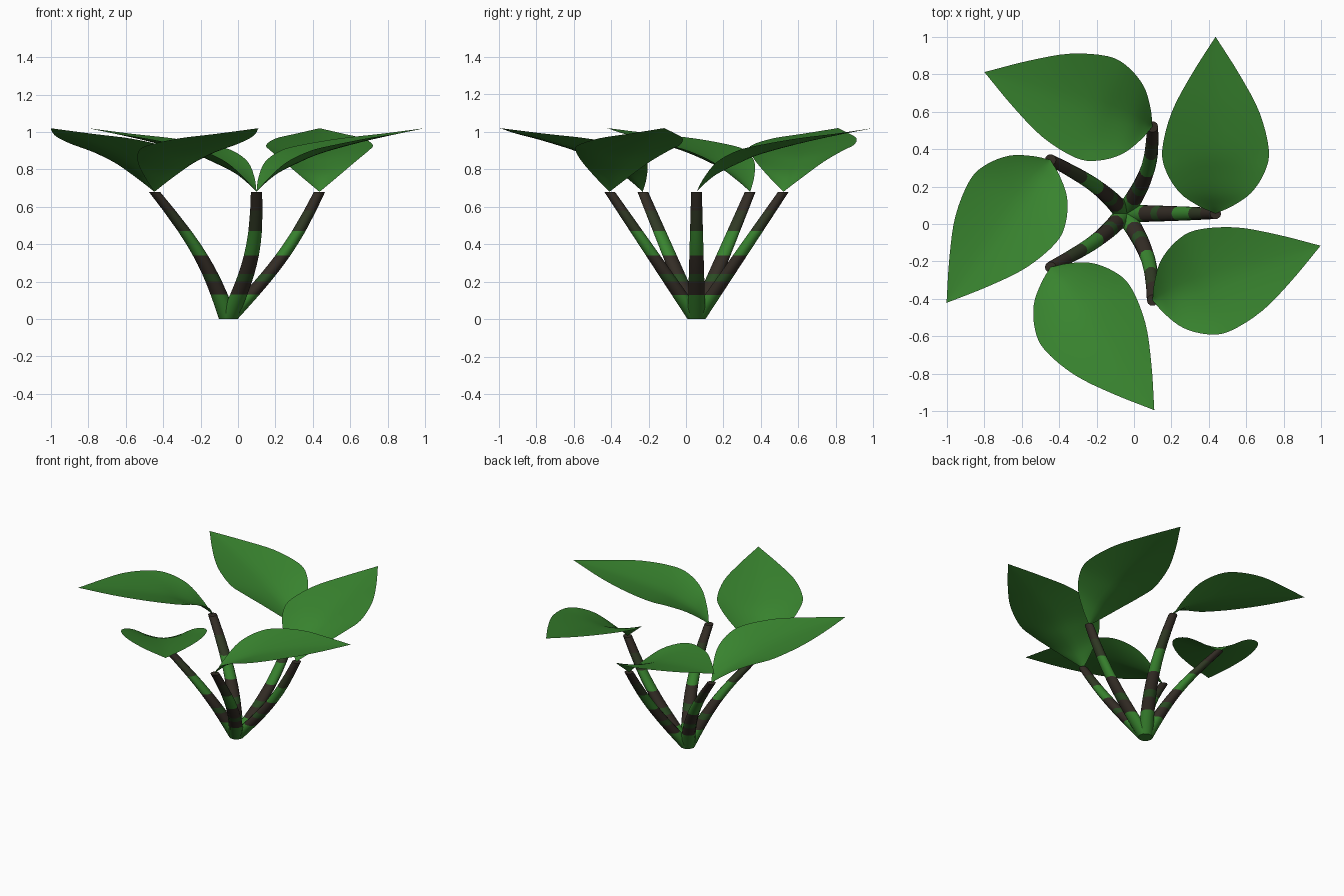
import bpy, bmesh, math
from mathutils import Matrix, Vector

cube = bpy.data.objects.get("Cube")
if cube:
    bpy.data.objects.remove(cube, do_unlink=True)

CENTRE = Vector((-0.052, 0.056, 0))
REACH, TOP = 0.488, 0.68


def material(name, rgb):
    m = bpy.data.materials.new(name)
    m.use_nodes = True
    m.diffuse_color = (*rgb, 1)
    bsdf = m.node_tree.nodes["Principled BSDF"]
    bsdf.inputs["Base Color"].default_value = (*rgb, 1)
    bsdf.inputs["Roughness"].default_value = 0.8
    return m


leaf_green = material("leaf green", (0.04, 0.23, 0.028))
bright_green = material("stem green", (0.04, 0.23, 0.028))
dull_green = material("dull stem green", (0.022, 0.07, 0.016))
brown = material("bark brown", (0.034, 0.026, 0.019))
olive = material("olive bark", (0.03, 0.042, 0.018))


def grid_object(name, rows, mats, closed=False):
    """Skin rows of points into a smooth surface."""
    bm = bmesh.new()
    rings = [[bm.verts.new(p) for p in row] for row in rows]
    n = len(rows[0])
    for a, b in zip(rings, rings[1:]):
        for i in range(n if closed else n - 1):
            j = (i + 1) % n
            bm.faces.new((a[i], a[j], b[j], b[i]))
    if closed:
        bm.faces.new(rings[0][::-1])
        bm.faces.new(rings[-1])
    else:
        bmesh.ops.remove_doubles(bm, verts=bm.verts, dist=0.0002)
    mesh = bpy.data.meshes.new(name)
    bm.to_mesh(mesh)
    bm.free()
    for m in mats:
        mesh.materials.append(m)
    for p in mesh.polygons:
        p.use_smooth = len(p.vertices) < 5
    obj = bpy.data.objects.new(name, mesh)
    bpy.context.collection.objects.link(obj)
    return obj


def spline(points, steps):
    """Smooth path through the given points."""
    pts = [Vector(p) for p in points]
    pts = [2 * pts[0] - pts[1]] + pts + [2 * pts[-1] - pts[-2]]
    out = []
    for a, b, c, d in zip(pts, pts[1:], pts[2:], pts[3:]):
        for k in range(steps):
            t = k / steps
            out.append(0.5 * (2 * b + (c - a) * t + (2 * a - 5 * b + 4 * c - d) * t ** 2
                              + (3 * b - a - 3 * c + d) * t ** 3))
    return out + [pts[-2]]


# Leaf outline: distance along, half width, midrib height, edge height
LEAF = [(0, 0, 0.68, 0.68), (0.04, 0.09, 0.72, 0.755), (0.11, 0.19, 0.775, 0.84),
        (0.22, 0.262, 0.83, 0.9), (0.34, 0.285, 0.88, 0.93), (0.54, 0.235, 0.935, 0.965),
        (0.74, 0.13, 0.98, 0.99), (0.945, 0, 1.02, 1.02)]


def make_leaf(name, turn):
    rows = []
    for along, half, mid, edge in spline(LEAF, 4):
        row = []
        for i in range(-6, 7):
            s = i / 6
            p = Vector((REACH + s * half, along, mid + (edge - mid) * abs(s) ** 1.5))
            row.append(CENTRE + turn @ p)
        rows.append(row)
    return grid_object(name, rows, [leaf_green])


# Stem bands from the ground up: upper limit and material slot
BANDS = [(0.13, 0), (0.2, 2), (0.24, 1), (0.34, 2), (0.47, 0), (0.58, 3), (TOP, 2)]


def make_stem(name, turn):
    heights = [0, 0.065] + [b[0] for b in BANDS[:4]] + [0.29, 0.4] + [b[0] for b in BANDS[4:]]
    rows = []
    for z in sorted(heights):
        t = z / TOP
        mid = CENTRE + turn @ Vector((REACH * t, 0, z))
        mid.x += 0.048 * math.sin(math.pi * t)
        r = 0.05 - 0.02 * t
        rows.append([mid + Vector((r * math.cos(a), r * math.sin(a), 0))
                     for a in (math.tau * k / 10 for k in range(10))])
    obj = grid_object(name, rows, [bright_green, dull_green, brown, olive], closed=True)
    for p in obj.data.polygons:
        p.material_index = next((s for limit, s in BANDS if p.center.z < limit), 2)


# Five stems and leaves around the centre
for n in range(5):
    turn = Matrix.Rotation(math.tau * n / 5, 3, "Z")
    make_stem(f"stem_{n + 1}", turn)
    make_leaf(f"leaf_{n + 1}", turn)
